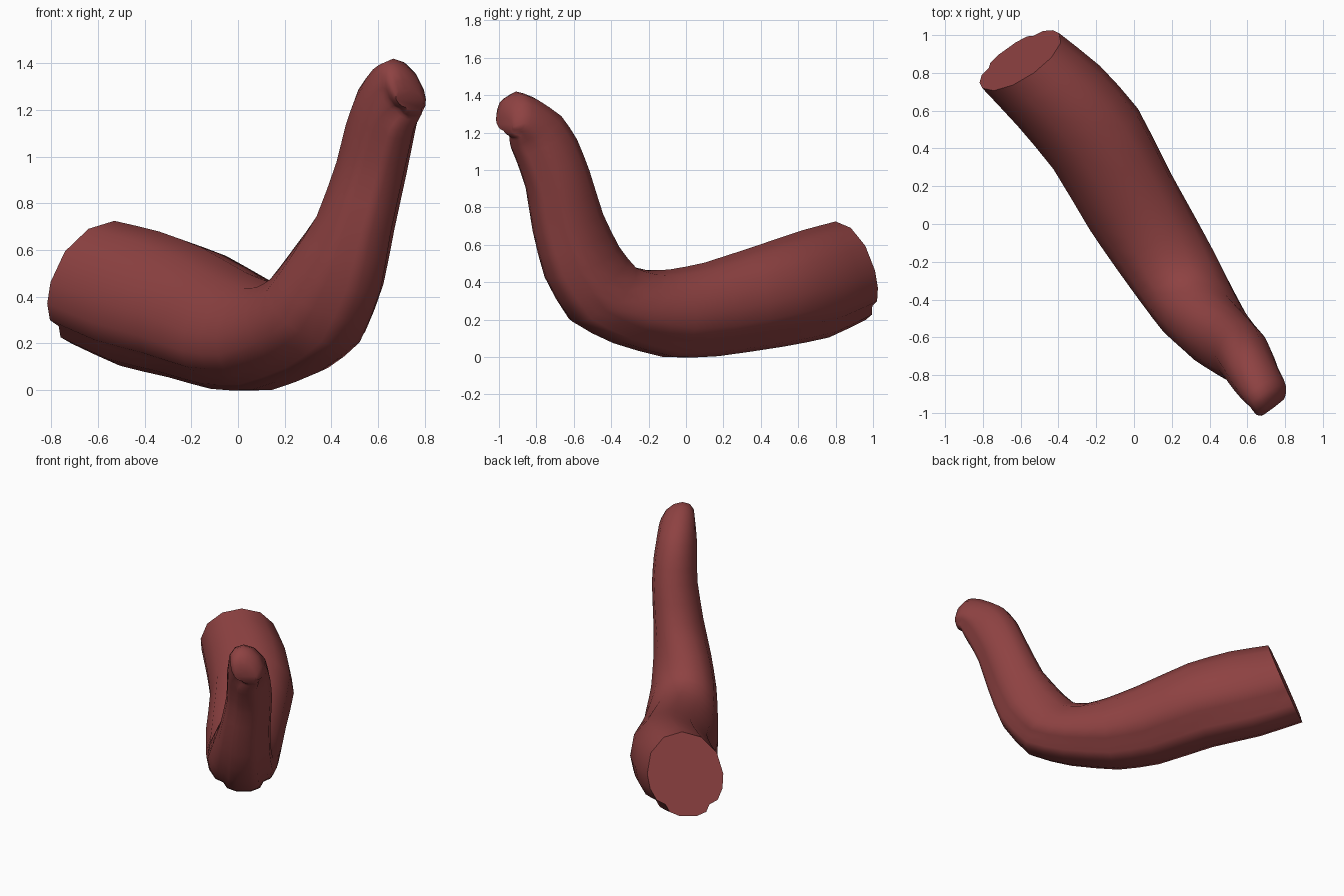
import bpy, bmesh, math
from mathutils import Vector

if "Cube" in bpy.data.objects:
    bpy.data.objects.remove(bpy.data.objects["Cube"])

mat = bpy.data.materials.new("dark red flesh")
mat.diffuse_color = (0.27, 0.054, 0.054, 1)
mat.use_nodes = True
mat.node_tree.nodes["Principled BSDF"].inputs["Base Color"].default_value = mat.diffuse_color

# stations along the arm: upper point, lower point, half width
stations = [
    ((-.53, .80, .725), (-.67, .93, .20), .25),
    ((-.34, .63, .68), (-.46, .73, .105), .27),
    ((-.155, .42, .61), (-.25, .48, .055), .275),
    ((.03, .10, .505), (-.07, .14, .005), .262),
    ((.12, -.09, .468), (.10, -.09, .0), .25),
    ((.165, -.21, .465), (.30, -.36, .075), .235),
    ((.21, -.31, .495), (.45, -.58, .19), .215),
    ((.285, -.39, .60), (.55, -.72, .42), .19),
    ((.405, -.47, .77), (.60, -.79, .67), .165),
    ((.485, -.54, 1.0), (.655, -.83, .90), .15),
    ((.52, -.605, 1.17), (.69, -.88, 1.04), .142),
    ((.56, -.69, 1.30), (.71, -.91, 1.11), .132),
    ((.62, -.82, 1.39), (.735, -.915, 1.15), .12),
    ((.665, -.91, 1.42), (.75, -.915, 1.17), .105),
    ((.695, -.975, 1.37), (.755, -.93, 1.18), .09),
    ((.715, -.99, 1.29), (.755, -.95, 1.20), .07),
]
side = Vector((.81, .58, 0)).normalized()
rows = [tuple(t) + tuple(b) + (w,) for t, b, w in stations]


def blend(p0, p1, p2, p3):
    """Halfway value of a smooth curve through four neighbours."""
    return tuple((-a + 17 * b + 17 * c - d) / 32 for a, b, c, d in zip(p0, p1, p2, p3))


# add a smooth in-between ring for every pair of stations
last = len(rows) - 1
rings = []
for i in range(last):
    rings.append(rows[i])
    rings.append(blend(rows[max(i - 1, 0)], rows[i], rows[i + 1], rows[min(i + 2, last)]))
rings.append(rows[last])

# cross-section: round back, narrower strip along the underside
half = [(.5, .87), (.87, .5), (1, 0), (.95, -.35), (.8, -.62),
        (.58, -.72), (.48, -.9), (.22, -1)]
section = [(0, 1)] + half + [(-s, c) for s, c in reversed(half)]

# tapering bent arm
bm = bmesh.new()
loops = []
for r in rings:
    t, b, w = Vector(r[0:3]), Vector(r[3:6]), r[6]
    mid, up = (t + b) / 2, (t - b) / 2
    loops.append([bm.verts.new(mid + up * c + side * w * s) for s, c in section])
n = len(section)
for a, b in zip(loops, loops[1:]):
    for i in range(n):
        j = (i + 1) % n
        bm.faces.new((a[i], a[j], b[j], b[i]))
# flat cut end and closed tip
bm.faces.new(loops[0])
bm.faces.new(loops[-1])
bmesh.ops.recalc_face_normals(bm, faces=bm.faces)

mesh = bpy.data.meshes.new("curved_arm")
bm.to_mesh(mesh)
bm.free()
mesh.materials.append(mat)
arm = bpy.data.objects.new("curved_arm", mesh)
bpy.context.collection.objects.link(arm)
bpy.context.view_layer.objects.active = arm
arm.select_set(True)
bpy.ops.object.shade_smooth_by_angle(angle=math.radians(55))
